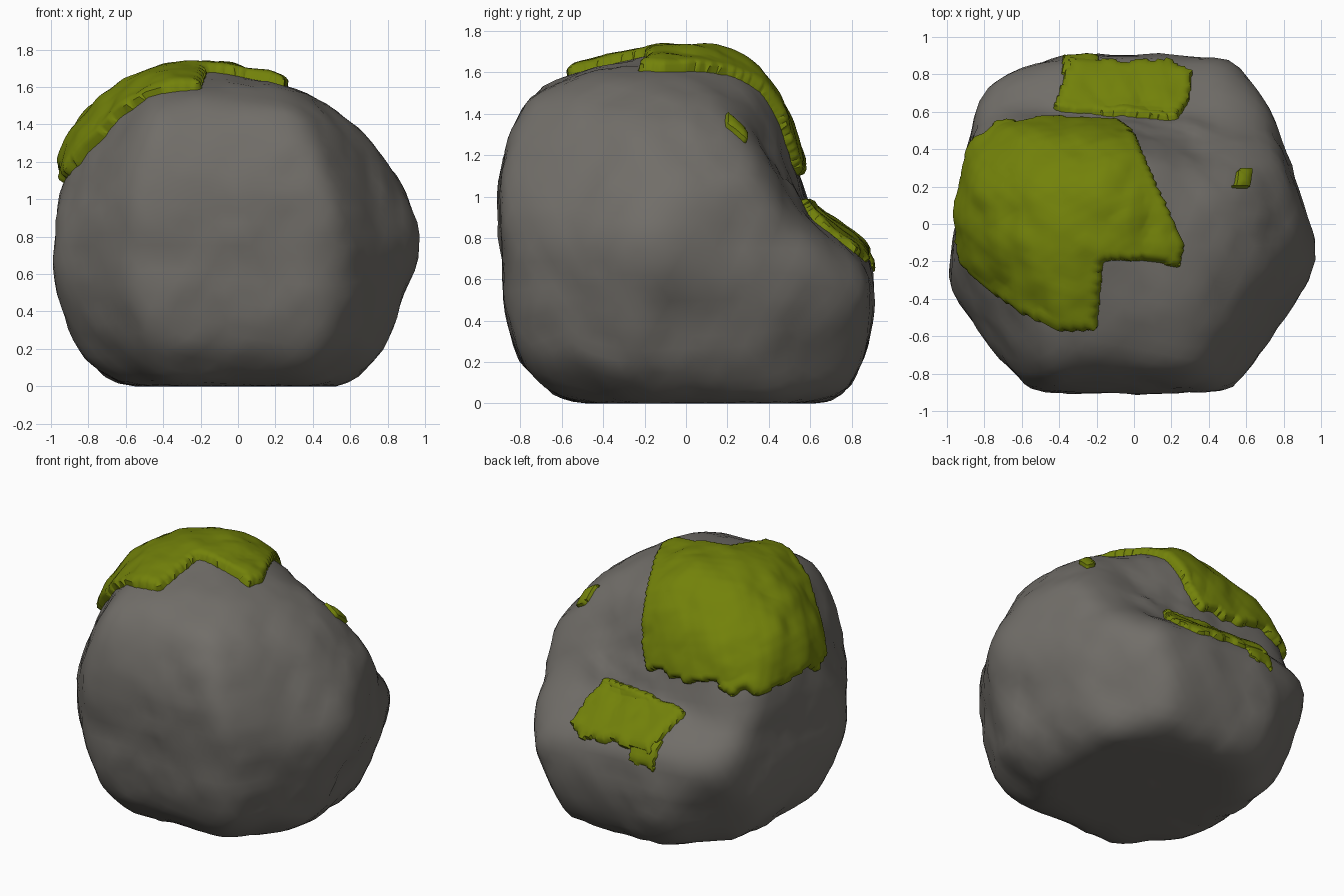
import bpy, bmesh, math
from mathutils import Vector, noise
from mathutils.bvhtree import BVHTree

if "Cube" in bpy.data.objects:
    bpy.data.objects.remove(bpy.data.objects["Cube"])

CENTRE = Vector((0, 0, 0.75))


def material(name, rgb):
    m = bpy.data.materials.new(name)
    m.diffuse_color = (*rgb, 1)
    m.use_nodes = True
    m.node_tree.nodes["Principled BSDF"].inputs["Base Color"].default_value = m.diffuse_color
    return m


STONE = material("grey stone", (0.165, 0.155, 0.14))
MOSS = material("green moss", (0.17, 0.222, 0.003))

# Coarse blocks: corner outlines at each height
LOWER = {
    0.0: [(-.62, -.3), (-.4, -.53), (.35, -.53), (.6, -.2), (.55, .45), (.3, .72), (-.35, .72), (-.62, .4)],
    0.04: [(-.7, -.28), (-.42, -.64), (.36, -.64), (.63, -.2), (.6, .42), (.38, .76), (-.38, .76), (-.69, .4)],
    0.22: [(-.86, -.3), (-.48, -.81), (.48, -.82), (.81, -.28), (.72, .38), (.43, .86), (-.4, .87), (-.85, .4)],
    0.45: [(-.96, -.34), (-.55, -.86), (.52, -.86), (.89, -.25), (.77, .45), (.53, .9), (-.4, .9), (-.9, .4)],
    0.65: [(-1.01, -.35), (-.56, -.89), (.5, -.89), (.75, .62), (.5, .89), (.1, .9), (-.8, .74)],
    0.76: [(.7, .62), (-.38, .89), (-.73, .8), (-.1, .87)],
    0.8: [(1.02, -.21), (.94, -.3), (.25, .68)],
    0.9: [(-.84, .55), (-.45, .65), (0, .6), (.62, .52), (-.6, -.6), (.5, -.6)],
}
UPPER = {
    0.25: [(-.6, -.6), (.5, -.6), (.6, .4), (-.6, .4)],
    0.75: [(-1, -.34), (-.56, -.89), (.5, -.89), (.61, -.8), (1.02, -.2), (.66, .6), (-.72, .66)],
    0.95: [(-.98, -.2), (.94, -.1), (.8, .38), (.5, .53), (-.87, .52)],
    1.1: [(-.94, -.15), (-.57, -.9), (.48, -.9), (.88, -.1), (.78, .36), (-.86, .42), (-.6, .53), (0, .5)],
    1.33: [(-.88, 0), (-.84, .3), (-.6, .48), (-.05, .46), (-.52, -.84), (.4, -.83), (.7, -.25), (.62, .25)],
    1.48: [(-.44, -.78), (.32, -.77), (.55, -.05), (.45, .14), (-.74, .15), (-.72, -.15)],
    1.58: [(-.42, -.57), (.22, -.56), (.36, -.3), (.1, .15), (-.6, .2), (-.63, -.1), (-.1, .37)],
    1.69: [(-.36, -.2), (-.1, -.1), (-.12, .15), (-.36, .15)],
}
# Hollows: centre, reach, depth
HOLLOWS = [((.28, .38, 1.2), .2, .06), ((.88, -.05, .4), .12, .04)]


def block(levels):
    bm = bmesh.new()
    for z, ring in levels.items():
        for x, y in ring:
            bm.verts.new((x, y, z))
    bmesh.ops.convex_hull(bm, input=bm.verts)
    tree = BVHTree.FromBMesh(bm)
    bm.free()
    return tree


def outer(trees, d):
    """Outermost point of the given solids in direction d from the centre."""
    hits = [t.ray_cast(CENTRE + d * 4, -d)[0] for t in trees]
    return max((h for h in hits if h), key=lambda h: (h - CENTRE).length)


def shell(detail, trees):
    bm = bmesh.new()
    bmesh.ops.create_icosphere(bm, subdivisions=detail, radius=1)
    for v in bm.verts:
        v.co = outer(trees, v.co.normalized())
    bm.normal_update()
    return bm


def finish(bm, name, mat):
    me = bpy.data.meshes.new(name)
    bm.to_mesh(me)
    bm.free()
    me.materials.append(mat)
    ob = bpy.data.objects.new(name, me)
    bpy.context.collection.objects.link(ob)
    bpy.context.view_layer.objects.active = ob
    ob.select_set(True)
    bpy.ops.object.shade_smooth_by_angle(angle=math.radians(40))
    ob.select_set(False)


# Boulder: joined blocks, worn smooth, then hollowed and roughened
rock = shell(5, [block(LOWER), block(UPPER)])
for _ in range(4):
    bmesh.ops.smooth_vert(rock, verts=rock.verts, factor=0.5, use_axis_x=True, use_axis_y=True, use_axis_z=True)
for v in rock.verts:
    d = (v.co - CENTRE).normalized()
    r = 0.006 + 0.014 * noise.noise(d * 4.5) + 0.012 * noise.noise(d * 9)
    for c, reach, depth in HOLLOWS:
        r -= depth * math.exp(-((v.co - Vector(c)).length / reach) ** 2)
    v.co += d * r
    v.co.z = max(v.co.z, 0)
ROCK_TREE = BVHTree.FromBMesh(rock)
finish(rock, "boulder", STONE)

FINE = shell(7, [ROCK_TREE])


def inside(p, poly):
    odd = False
    for (x1, y1), (x2, y2) in zip(poly, poly[1:] + poly[:1]):
        if (y1 > p.y) != (y2 > p.y) and p.x < (x2 - x1) * (p.y - y1) / (y2 - y1) + x1:
            odd = not odd
    return odd


def moss(name, outline, low, high, thick):
    """Cushion lying on the stone inside a plan outline, its rim tucked in."""
    bm = FINE.copy()

    def keep(p):
        if not low - 0.1 < p.z < high:
            return False
        return inside(p, outline) and low + 0.08 * noise.noise(Vector((p.x, p.y, 0)) * 9) < p.z
    bmesh.ops.delete(bm, geom=[v for v in bm.verts if not keep(v.co)], context='VERTS')
    # Trim stray corners, then even out the rim
    bmesh.ops.delete(bm, geom=[v for v in bm.verts if len(v.link_faces) < 2], context='VERTS')
    normals = {v: v.normal.copy() for v in bm.verts}
    rim = [v for v in bm.verts if v.is_boundary]
    for _ in range(4):
        moved = {}
        for v in rim:
            ends = [e.other_vert(v).co for e in v.link_edges if e.is_boundary]
            if ends:
                moved[v] = v.co * 0.5 + sum(ends, Vector()) / len(ends) * 0.5
        for v, co in moved.items():
            v.co = co
    # Rise in steps away from the rim
    ring, level, lift = set(rim), 0, {}
    while ring:
        for v in ring:
            lift[v] = (-0.02, thick * 0.65, thick * 0.9)[level] if level < 3 else thick
        ring = {e.other_vert(v) for v in ring for e in v.link_edges} - set(lift)
        level += 1
    rim = set(rim)
    for v in bm.verts:
        bump = 0 if v in rim else 0.012 * noise.noise(v.co * 7)
        v.co += normals[v] * (lift.get(v, 0) + bump)
    finish(bm, name, MOSS)


# Moss cap over the top and back left
moss("moss_cap", [(-1, .25), (-.92, .42), (-.78, .47), (-.7, .58), (-.6, .53), (-.4, .56), (-.1, .56),
                  (0, .48), (.1, .28), (.2, .05), (.28, -.1), (.26, -.26), (.1, -.21), (-.15, -.21),
                  (-.18, -.59), (-.42, -.59), (-.62, -.46), (-.78, -.34), (-.97, -.15)], 1.1, 2, 0.05)
# Moss on the back ledge, with a hanging tongue on its left
moss("moss_ledge", [(-.46, .6), (-.36, .88), (.2, .88), (.33, .82), (.31, .66), (.23, .54), (0, .56)], 0.67, 0.99, 0.035)
moss("moss_tongue", [(-.42, .78), (-.38, .96), (-.2, .96), (-.13, .78)], 0.62, 0.82, 0.02)
# Small tuft on the right shoulder
moss("moss_tuft", [(.5, .18), (.54, .3), (.64, .31), (.63, .18)], 1.27, 1.46, 0.03)
FINE.free()
